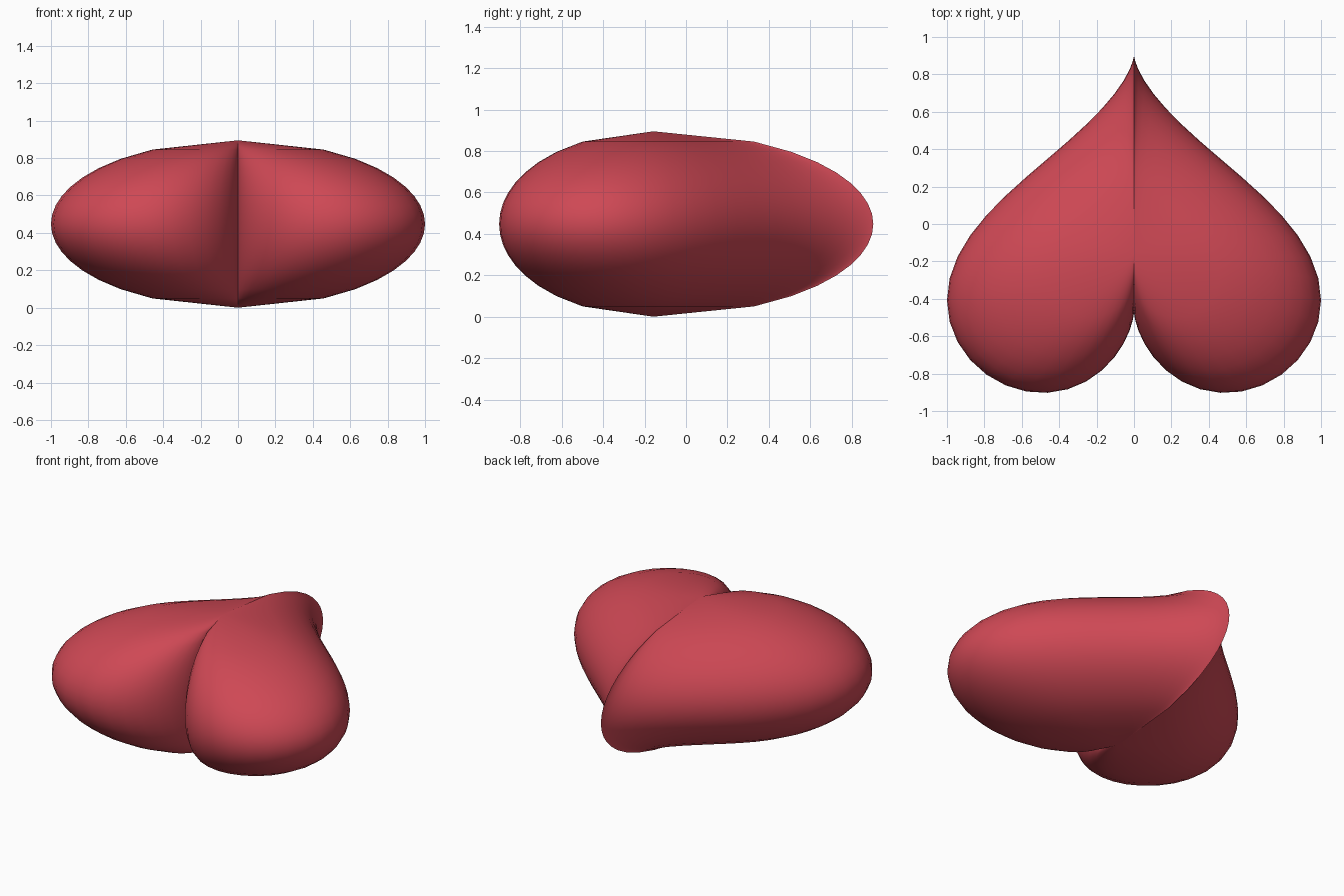
import bpy, bmesh
from math import sin, cos, pi, sqrt

if "Cube" in bpy.data.objects:
    bpy.data.objects.remove(bpy.data.objects["Cube"])

SEGMENTS = 64      # points around the heart outline
LAYERS = 18        # evenly spaced levels in height
HEIGHT = 0.895
CENTRE_Y = -0.158  # both poles lie on this axis


def outline(i):
    """Point on the heart outline, lobes towards the front (-y)."""
    t = 2 * pi * i / SEGMENTS
    x = 16 * sin(t) ** 3
    y = 13 * cos(t) - 5 * cos(2 * t) - 2 * cos(3 * t) - cos(4 * t)
    return x / 16, -y / 16


# Puffed heart: outline scaled by an elliptical profile at each level
bm = bmesh.new()
rings = []
for k in range(1, LAYERS):
    h = 2 * k / LAYERS - 1
    r = sqrt(1 - h * h)
    z = HEIGHT * (h + 1) / 2
    rings.append([bm.verts.new((r * x, CENTRE_Y + r * y, z))
                  for x, y in map(outline, range(SEGMENTS))])
bottom = bm.verts.new((0, CENTRE_Y, 0))
top = bm.verts.new((0, CENTRE_Y, HEIGHT))

for i in range(SEGMENTS):
    j = (i + 1) % SEGMENTS
    for a, b in zip(rings, rings[1:]):
        bm.faces.new((a[i], a[j], b[j], b[i]))
    bm.faces.new((bottom, rings[0][j], rings[0][i]))
    bm.faces.new((top, rings[-1][i], rings[-1][j]))
bmesh.ops.recalc_face_normals(bm, faces=bm.faces)

mesh = bpy.data.meshes.new("heart")
bm.to_mesh(mesh)
bm.free()
heart = bpy.data.objects.new("heart", mesh)
bpy.context.collection.objects.link(heart)

# Red material
red = bpy.data.materials.new("red")
red.diffuse_color = (0.62, 0.065, 0.09, 1)
red.use_nodes = True
red.node_tree.nodes["Principled BSDF"].inputs["Base Color"].default_value = red.diffuse_color
mesh.materials.append(red)

# Smooth lobes, sharp centre crease
bpy.context.view_layer.objects.active = heart
heart.select_set(True)
bpy.ops.object.shade_smooth_by_angle(angle=0.6)
